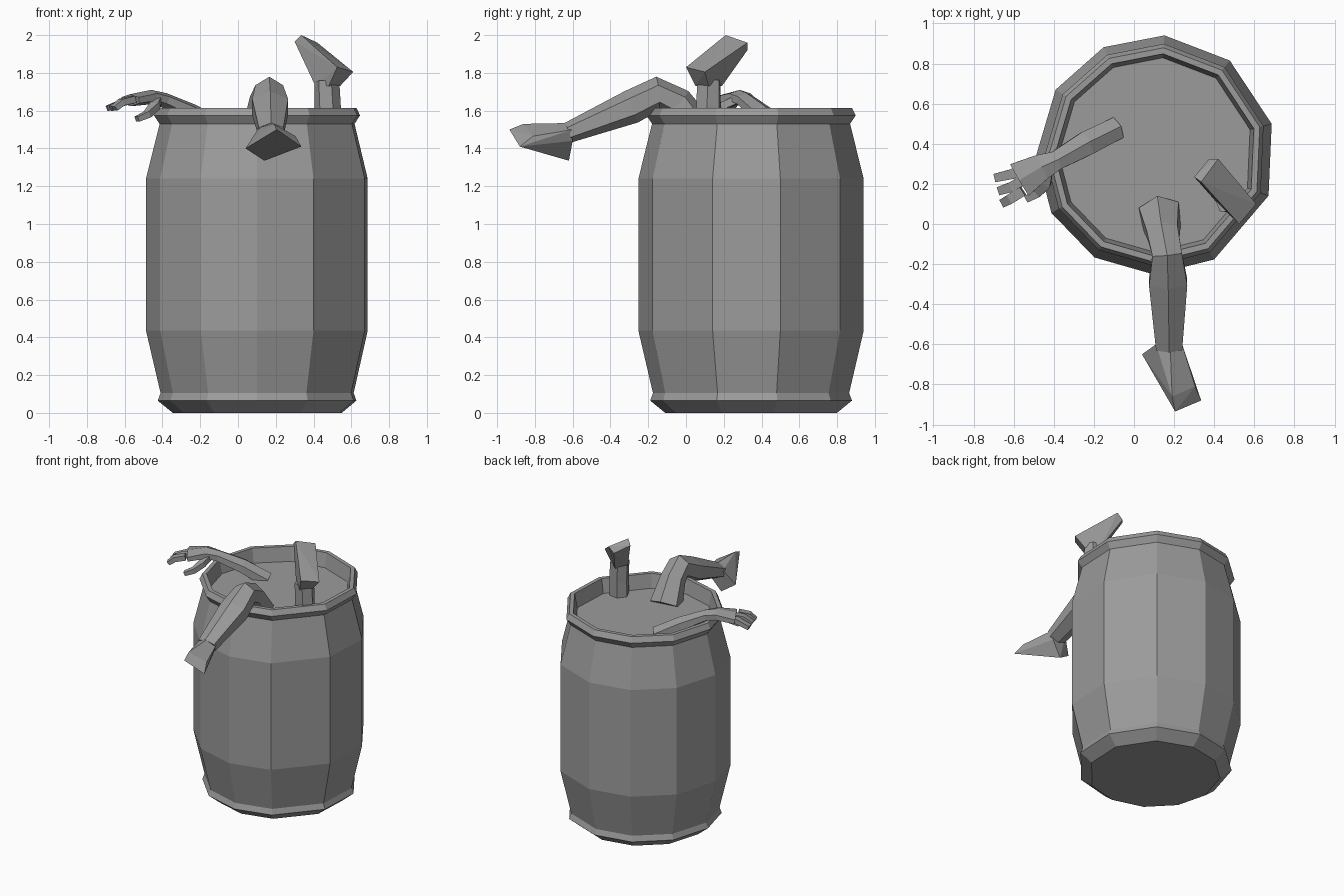
import bpy, bmesh
from math import sin, cos, radians, pi
from mathutils import Vector

cube = bpy.data.objects.get("Cube")
if cube:
    bpy.data.objects.remove(cube)

grey = bpy.data.materials.new("plain_grey")
grey.use_nodes = True
COLOUR = (0.33, 0.33, 0.33, 1)
grey.diffuse_color = COLOUR
grey.node_tree.nodes["Principled BSDF"].inputs["Base Color"].default_value = COLOUR


def finish(name, bm):
    bmesh.ops.recalc_face_normals(bm, faces=bm.faces[:])
    mesh = bpy.data.meshes.new(name)
    bm.to_mesh(mesh)
    bm.free()
    mesh.materials.append(grey)
    obj = bpy.data.objects.new(name, mesh)
    bpy.context.collection.objects.link(obj)
    return obj


def skin(name, rings):
    """Bridge successive point rings and cap both ends."""
    bm = bmesh.new()
    loops = [[bm.verts.new(p) for p in ring] for ring in rings]
    n = len(loops[0])
    for a, b in zip(loops, loops[1:]):
        for i in range(n):
            j = (i + 1) % n
            bm.faces.new((a[i], a[j], b[j], b[i]))
    bm.faces.new(loops[0])
    bm.faces.new(loops[-1])
    return finish(name, bm)


def limb(name, stations, side_hint=(0, 0, 1), sides=6):
    """Faceted tube through (x, y, z, half width, half thickness) stations."""
    pts = [Vector(s[:3]) for s in stations]
    rings = []
    for k, (p, s) in enumerate(zip(pts, stations)):
        t = (pts[min(k + 1, len(pts) - 1)] - pts[max(k - 1, 0)]).normalized()
        side = t.cross(Vector(side_hint)).normalized()
        up = side.cross(t)
        ring = []
        for i in range(sides):
            a = 2 * pi * (i + 0.5) / sides
            ring.append(p + side * cos(a) * s[3] + up * sin(a) * s[4])
        rings.append(ring)
    return skin(name, rings)


def hull(name, points):
    bm = bmesh.new()
    for p in points:
        bm.verts.new(p)
    res = bmesh.ops.convex_hull(bm, input=bm.verts[:])
    loose = [v for v in bm.verts if not v.link_faces]
    bmesh.ops.delete(bm, geom=loose, context='VERTS')
    bmesh.ops.dissolve_limit(bm, angle_limit=radians(4), verts=bm.verts[:], edges=bm.edges[:])
    return finish(name, bm)


# Barrel: uneven eleven-sided staves, rim and sunken lid in one profile
ANGLES = [86, 116, 147, 180, 209, 239, 269, 299, 340, 375, 412]
PROFILE = [(0.455, 0), (0.535, 0.065), (0.52, 0.105), (0.597, 0.435), (0.597, 1.24),
           (0.525, 1.53), (0.555, 1.575), (0.535, 1.615), (0.505, 1.615), (0.485, 1.51)]
skin("barrel", [[(0.11 + r * cos(radians(a)), 0.345 + r * sin(radians(a)), z)
                 for a in ANGLES] for r, z in PROFILE])

# Bent leg hanging over the front rim
limb("bent_leg", [(0.13, 0.05, 1.49, 0.115, 0.11), (0.145, -0.05, 1.64, 0.09, 0.09),
                  (0.165, -0.15, 1.69, 0.085, 0.09), (0.17, -0.29, 1.62, 0.11, 0.09),
                  (0.175, -0.62, 1.485, 0.075, 0.055)])
hull("bent_leg_foot", [(0.04, -0.65, 1.40), (0.14, -0.62, 1.335),
                       (0.335, -0.88, 1.41), (0.205, -0.935, 1.50),
                       (0.19, -0.86, 1.53), (0.305, -0.81, 1.465),
                       (0.11, -0.60, 1.51), (0.18, -0.60, 1.535),
                       (0.24, -0.60, 1.50), (0.22, -0.60, 1.44)])

# Upright leg with the sole turned to the sky
limb("upright_leg", [(0.475, 0.12, 1.49, 0.075, 0.07), (0.475, 0.12, 1.62, 0.07, 0.07),
                     (0.47, 0.12, 1.76, 0.065, 0.07)], side_hint=(0.6, 0.8, 0))
hull("upright_leg_foot", [(0.335, 0.21, 2.0), (0.42, 0.325, 1.96),
                          (0.30, 0.235, 1.965), (0.375, 0.325, 1.92),
                          (0.61, 0.10, 1.805), (0.525, 0.0, 1.83),
                          (0.41, 0.11, 1.73), (0.46, 0.19, 1.73),
                          (0.54, 0.12, 1.73), (0.48, 0.05, 1.73)])

# Arm reaching over the rim, with an open hand
limb("arm", [(-0.09, 0.475, 1.49, 0.065, 0.06), (-0.24, 0.40, 1.585, 0.07, 0.05),
             (-0.39, 0.315, 1.655, 0.055, 0.04), (-0.46, 0.285, 1.672, 0.075, 0.038),
             (-0.57, 0.22, 1.655, 0.105, 0.032)])

# Long fingers side by side, then the curled finger and thumb
for name, shift in (("outer_finger", 0.055), ("middle_finger", -0.01), ("inner_finger", -0.07)):
    limb(name, [(-0.54 + shift * 0.2, 0.235 + shift, 1.66, 0.036, 0.026),
                (-0.61 + shift * 0.1, 0.195 + shift, 1.645, 0.035, 0.025),
                (-0.675 - shift * 0.3, 0.175 + shift, 1.612, 0.03, 0.02)], sides=4)
limb("thumb", [(-0.43, 0.27, 1.66, 0.035, 0.03), (-0.44, 0.20, 1.625, 0.035, 0.028),
               (-0.48, 0.155, 1.58, 0.03, 0.025), (-0.535, 0.125, 1.555, 0.025, 0.02)], sides=4)
